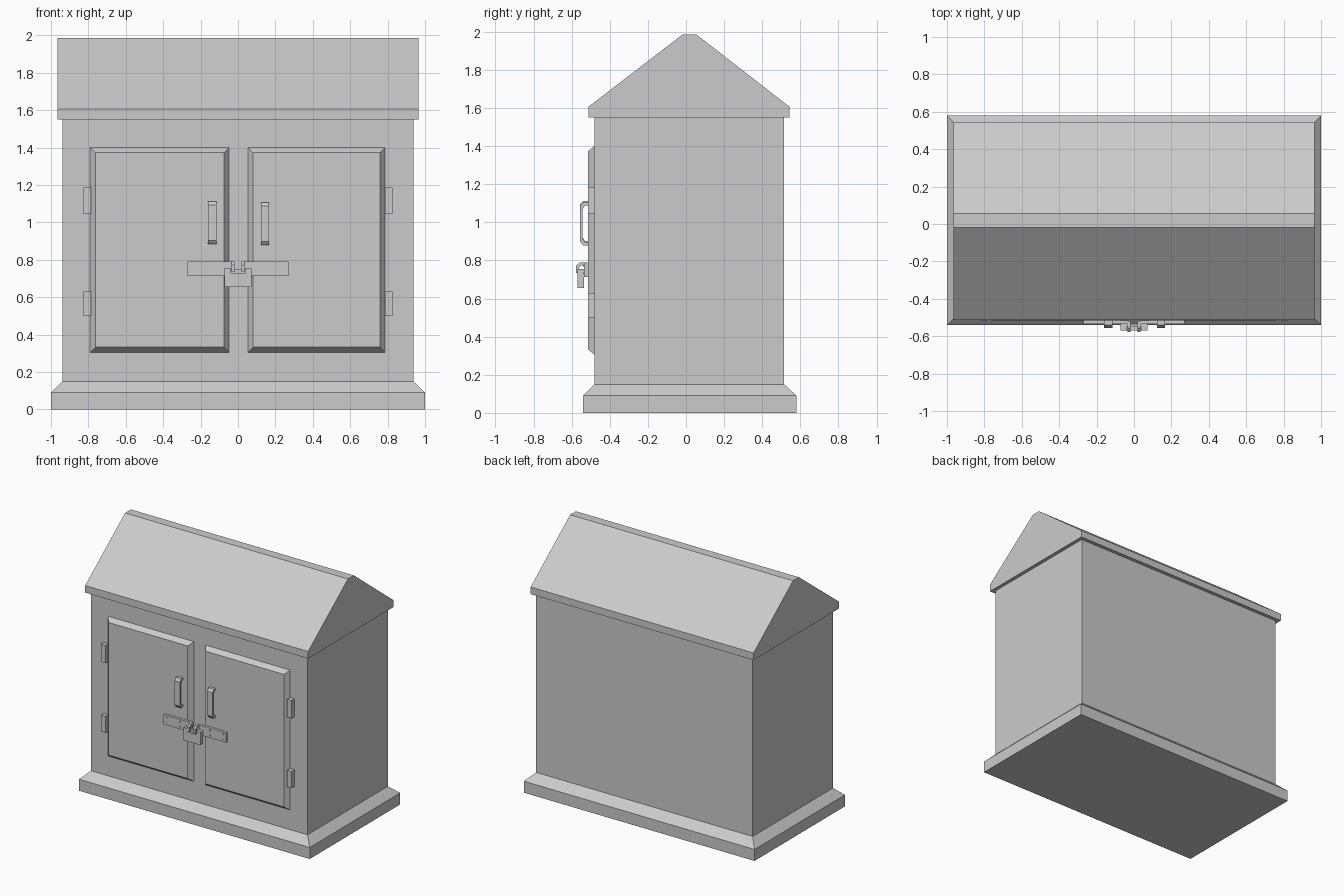
import bpy, bmesh, math
from mathutils import Matrix

cube = bpy.data.objects.get("Cube")
if cube:
    bpy.data.objects.remove(cube, do_unlink=True)

grey = bpy.data.materials.new("plain_grey")
grey.use_nodes = True
COLOUR = (0.6, 0.6, 0.6, 1)
grey.diffuse_color = COLOUR
grey.node_tree.nodes["Principled BSDF"].inputs["Base Color"].default_value = COLOUR

BODY_FRONT, DOOR_FRONT = -0.48, -0.515


def finish(name, bm):
    bmesh.ops.recalc_face_normals(bm, faces=bm.faces)
    mesh = bpy.data.meshes.new(name)
    bm.to_mesh(mesh)
    bm.free()
    mesh.materials.append(grey)
    obj = bpy.data.objects.new(name, mesh)
    bpy.context.collection.objects.link(obj)
    return obj


def prism(name, points, place, near, far):
    """Extrude a closed 2D profile; place(u, v, w) maps it into space."""
    bm = bmesh.new()
    face = bm.faces.new([bm.verts.new(place(u, v, near)) for u, v in points])
    new = bmesh.ops.extrude_face_region(bm, geom=[face])["geom"]
    shift = [b - a for a, b in zip(place(0, 0, near), place(0, 0, far))]
    bmesh.ops.translate(bm, vec=shift, verts=[g for g in new if isinstance(g, bmesh.types.BMVert)])
    return finish(name, bm)


def side_prism(name, yz, x0, x1):
    return prism(name, yz, lambda y, z, x: (x, y, z), x0, x1)


def front_prism(name, xz, y0, y1):
    return prism(name, xz, lambda x, z, y: (x, y, z), y0, y1)


def box(name, x, y, z):
    return front_prism(name, [(x[0], z[0]), (x[1], z[0]), (x[1], z[1]), (x[0], z[1])], *y)


def rings(name, loops):
    """Skin a stack of four-cornered loops and cap both ends."""
    bm = bmesh.new()
    loops = [[bm.verts.new(p) for p in loop] for loop in loops]
    for a, b in zip(loops, loops[1:]):
        for i in range(4):
            j = (i + 1) % 4
            bm.faces.new((a[i], a[j], b[j], b[i]))
    bm.faces.new(loops[0])
    bm.faces.new(loops[-1])
    return finish(name, bm)


def floor_loop(x, y0, y1, z):
    return [(-x, y0, z), (x, y0, z), (x, y1, z), (-x, y1, z)]


# Plinth with sloped top edge, and the main cabinet
rings("plinth", [floor_loop(1, -0.54, 0.58, 0),
                 floor_loop(1, -0.54, 0.58, 0.09),
                 floor_loop(0.938, BODY_FRONT, 0.515, 0.15)])
box("cabinet_body", (-0.938, 0.938), (BODY_FRONT, 0.515), (0.15, 1.55))

# Gabled roof with a flat ridge
side_prism("roof", [(-0.512, 1.55), (0.543, 1.55), (0.543, 1.606),
                    (0.055, 1.985), (-0.018, 1.985), (-0.512, 1.606)], -0.966, 0.966)


# Raised doors with bevelled edges
def door_loop(x0, x1, inset, y):
    x0, x1, z0, z1 = x0 + inset, x1 - inset, 0.305 + inset, 1.4 - inset
    return [(x0, y, z0), (x1, y, z0), (x1, y, z1), (x0, y, z1)]


for side, x0, x1 in (("right", -0.79, -0.047), ("left", 0.053, 0.787)):
    rings(side + "_door", [door_loop(x0, x1, 0, BODY_FRONT),
                           door_loop(x0, x1, 0.028, DOOR_FRONT)])

# Hinges on the outer door edges
for side, s in (("right", -1), ("left", 1)):
    for level, z in (("lower", 0.5), ("upper", 1.045)):
        xs = sorted((s * 0.787, s * 0.826))
        box(f"{side}_{level}_hinge", xs, (BODY_FRONT, DOOR_FRONT), (z, z + 0.14 if z > 1 else z + 0.13))

# Bent pull handles
for side, x, z in (("right", -0.16, 0.884), ("left", 0.123, 0.878)):
    top = z + 0.228
    side_prism(side + "_handle", [
        (DOOR_FRONT, z), (-0.54, z), (-0.555, z + 0.02), (-0.555, top - 0.02),
        (-0.54, top), (DOOR_FRONT, top), (DOOR_FRONT, top - 0.018), (-0.53, top - 0.018),
        (-0.542, top - 0.035), (-0.542, z + 0.035), (-0.53, z + 0.018), (DOOR_FRONT, z + 0.018)],
        x, x + 0.044)

# Hasp plates with rivets, one on each door
for side, s in (("right", -1), ("left", 1)):
    box(side + "_hasp_plate", sorted((s * 0.035, s * 0.27)), (DOOR_FRONT, -0.535), (0.714, 0.79))
    bm = bmesh.new()
    for x in (0.13, 0.245):
        for z in (0.732, 0.772):
            turn = Matrix.Translation((s * x, -0.536, z)) @ Matrix.Rotation(math.pi / 2, 4, "X")
            bmesh.ops.create_cone(bm, cap_ends=True, segments=8, radius1=0.007,
                                  radius2=0.007, depth=0.006, matrix=turn)
    finish(side + "_hasp_rivets", bm)
    # Bent staple that carries the padlock
    side_prism(side + "_staple", [
        (-0.518, 0.79), (-0.555, 0.79), (-0.577, 0.772), (-0.577, 0.735),
        (-0.562, 0.735), (-0.562, 0.762), (-0.55, 0.772), (-0.518, 0.772)],
        s * 0.018, s * 0.036)

# Padlock body with a notch for the staples
front_prism("padlock", [(-0.072, 0.655), (0.072, 0.655), (0.072, 0.755), (0.04, 0.755),
                        (0.04, 0.728), (-0.04, 0.728), (-0.04, 0.755), (-0.072, 0.755)],
            -0.535, -0.57)
box("padlock_bar", (-0.04, 0.04), (-0.535, -0.552), (0.72, 0.75))
